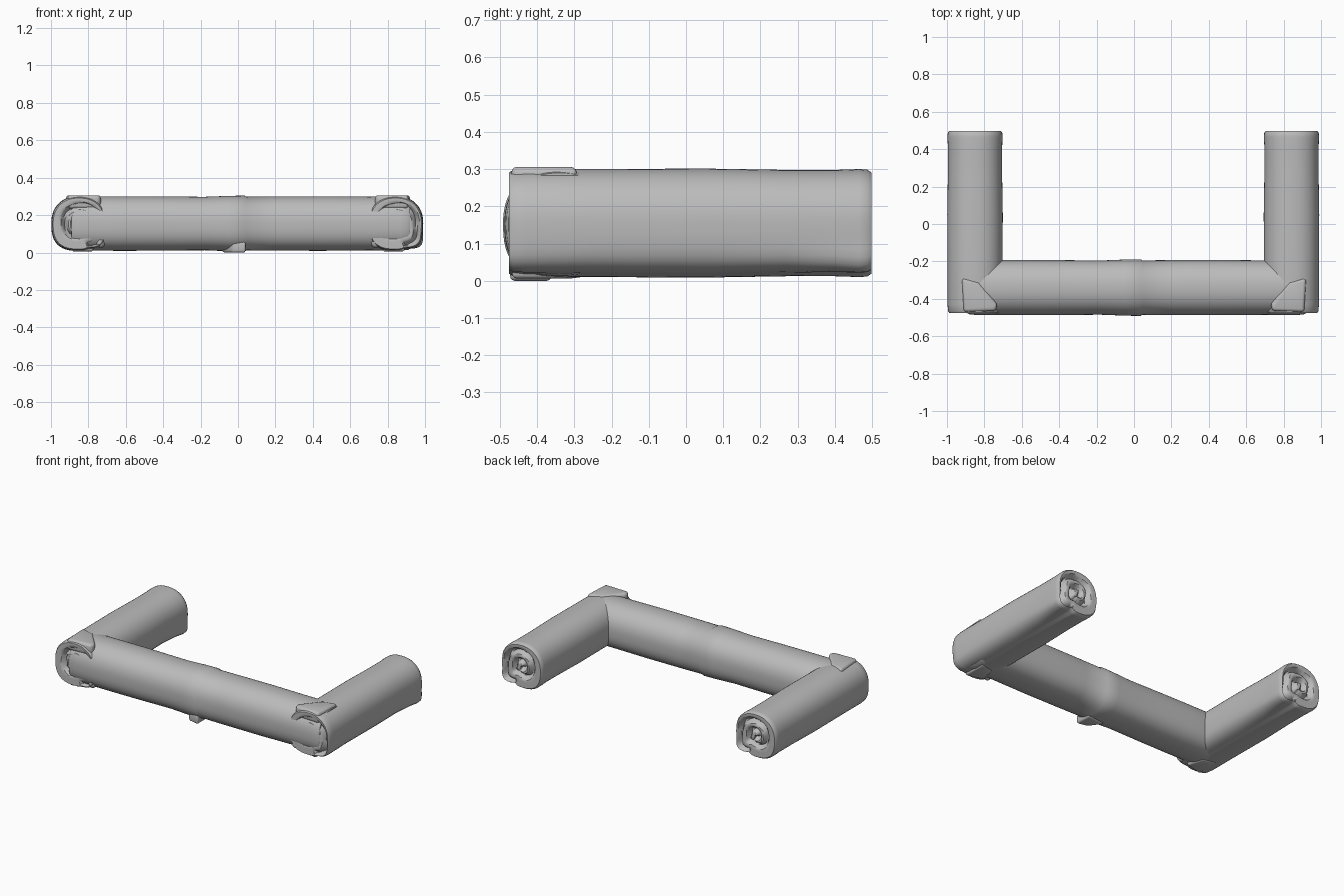
import bpy, bmesh, math
from mathutils import Vector

if "Cube" in bpy.data.objects:
    bpy.data.objects.remove(bpy.data.objects["Cube"])

cloth = bpy.data.materials.new("grey cloth")
cloth.diffuse_color = (0.5, 0.5, 0.5, 1)
cloth.use_nodes = True
cloth.node_tree.nodes["Principled BSDF"].inputs["Base Color"].default_value = cloth.diffuse_color
SEGS = 56
HALF_W, HALF_H, MID_Z = 0.147, 0.145, 0.155


def finish(bm, name, angle=40):
    bmesh.ops.recalc_face_normals(bm, faces=bm.faces)
    mesh = bpy.data.meshes.new(name)
    bm.to_mesh(mesh)
    bm.free()
    ob = bpy.data.objects.new(name, mesh)
    bpy.context.collection.objects.link(ob)
    mesh.materials.append(cloth)
    bpy.ops.object.select_all(action='DESELECT')
    ob.select_set(True)
    bpy.context.view_layer.objects.active = ob
    bpy.ops.object.shade_smooth_by_angle(angle=math.radians(angle))
    return ob


def section(a, flap):
    """Rounded roll section, squarer underneath, with a loose cloth edge."""
    c, s = math.cos(a), math.sin(a)
    n = 2.25 if s > 0 else 2.7
    r = (abs(c / HALF_W) ** n + abs(s / HALF_H) ** n) ** (-1 / n)
    d = math.degrees(math.atan2(s, c))
    r *= 1 + flap * (0.13 * math.exp(-((d + 40) / 14) ** 2)
                     - 0.10 * math.exp(-((d + 68) / 8) ** 2))
    return r * c, r * s


def groove(a, k):
    """Depth of the spiral fold in a roll end at relative radius k."""
    phi = (a - math.radians(-68)) % (2 * math.pi) / (2 * math.pi)
    return sum(0.035 * math.exp(-((k - r) / 0.085) ** 2)
               for r in (0.9 - 0.5 * phi, 0.4 - 0.35 * phi))


def roll(name, place, stations):
    """Loft stations of (position, scale, flap), closed by spiral ends."""
    bm = bmesh.new()
    angles = [2 * math.pi * i / SEGS for i in range(SEGS)]
    rings = []

    def cap(station, side):
        t, sc, flap = station
        out = []
        for j in range(13):
            k = 0.93 - 0.075 * j
            ring = []
            for a in angles:
                u, v = section(a, flap)
                ring.append((u * sc * k, v * sc * k, t - side * groove(a, k)))
            out.append(ring)
        return out

    rings += reversed(cap(stations[0], -1))
    for t, sc, flap in stations:
        ring = []
        for a in angles:
            u, v = section(a, flap)
            ring.append((u * sc, v * sc, t))
        rings.append(ring)
    rings += cap(stations[-1], 1)
    vs = [[bm.verts.new(place(*p)) for p in ring] for ring in rings]
    for r0, r1 in zip(vs, vs[1:]):
        for i in range(SEGS):
            j = (i + 1) % SEGS
            bm.faces.new((r0[i], r0[j], r1[j], r1[i]))
    bm.faces.new(vs[0])
    bm.faces.new(vs[-1])
    return finish(bm, name)


# Side rolls running front to back
side_stations = [(-0.475, 0.94, .5), (-0.465, 0.98, .5), (-0.43, 1, .4),
                 (-0.25, 1, .2), (0.05, 1.01, .2), (0.27, 0.985, .3),
                 (0.40, 0.985, .7), (0.465, 1.0, 1), (0.487, 0.99, 1), (0.498, 0.94, 1)]
for name, cx in (("left_roll", -0.85), ("right_roll", 0.842)):
    roll(name, lambda u, v, t, cx=cx: Vector((cx + u, t, MID_Z + v)), side_stations)

# Long front roll, with a slightly wider overlapping seam in the middle
roll("front_roll", lambda u, v, t: Vector((t, -0.34 - u, MID_Z + v)),
     [(-0.89, 0.93, 0), (-0.88, 0.97, 0), (-0.84, 1, 0), (-0.6, 1.005, 0),
      (-0.4, 1, 0), (-0.18, 0.985, 0), (-0.05, 1.02, 0), (0.035, 1.03, 0),
      (0.045, 0.99, 0), (0.2, 1.0, 0), (0.45, 1.005, 0), (0.7, 0.99, 0),
      (0.87, 1, 0), (0.91, 0.97, 0), (0.92, 0.93, 0)])


def pad(name, outline, z0, z1, bevel):
    bm = bmesh.new()
    face = bm.faces.new([bm.verts.new((x, y, z0)) for x, y in outline])
    new = bmesh.ops.extrude_face_region(bm, geom=[face])
    bmesh.ops.translate(bm, vec=(0, 0, z1 - z0),
                        verts=[g for g in new["geom"] if isinstance(g, bmesh.types.BMVert)])
    bmesh.ops.bevel(bm, geom=bm.edges[:], offset=bevel, segments=3,
                    profile=0.5, affect='EDGES')
    return finish(bm, name)


# Folded cloth tabs over the corners, and small tucks low on the front
for label, s in (("left", -1), ("right", 1)):
    pad(label + "_corner_fold",
        [(s * x, y) for x, y in ((0.92, -0.29), (0.83, -0.31), (0.73, -0.43),
                                 (0.74, -0.465), (0.91, -0.47))], 0.235, 0.306, 0.016)
    bm = bmesh.new()
    bmesh.ops.create_uvsphere(bm, u_segments=16, v_segments=10, radius=0.03)
    bmesh.ops.scale(bm, vec=(0.8, 0.8, 1), verts=bm.verts)
    bmesh.ops.translate(bm, vec=(s * 0.735, -0.45, 0.055), verts=bm.verts)
    finish(bm, label + "_tuck")
    # Loose hem beneath each corner
    pad(label + "_under_fold",
        [(s * x, y) for x, y in ((0.89, -0.31), (0.80, -0.33), (0.77, -0.44),
                                 (0.89, -0.47))], 0.006, 0.06, 0.012)

# Loose hem under the middle seam
pad("middle_under_fold", [(-0.09, -0.38), (0.04, -0.36), (0.04, -0.475), (-0.03, -0.46)],
    0.0, 0.06, 0.012)
